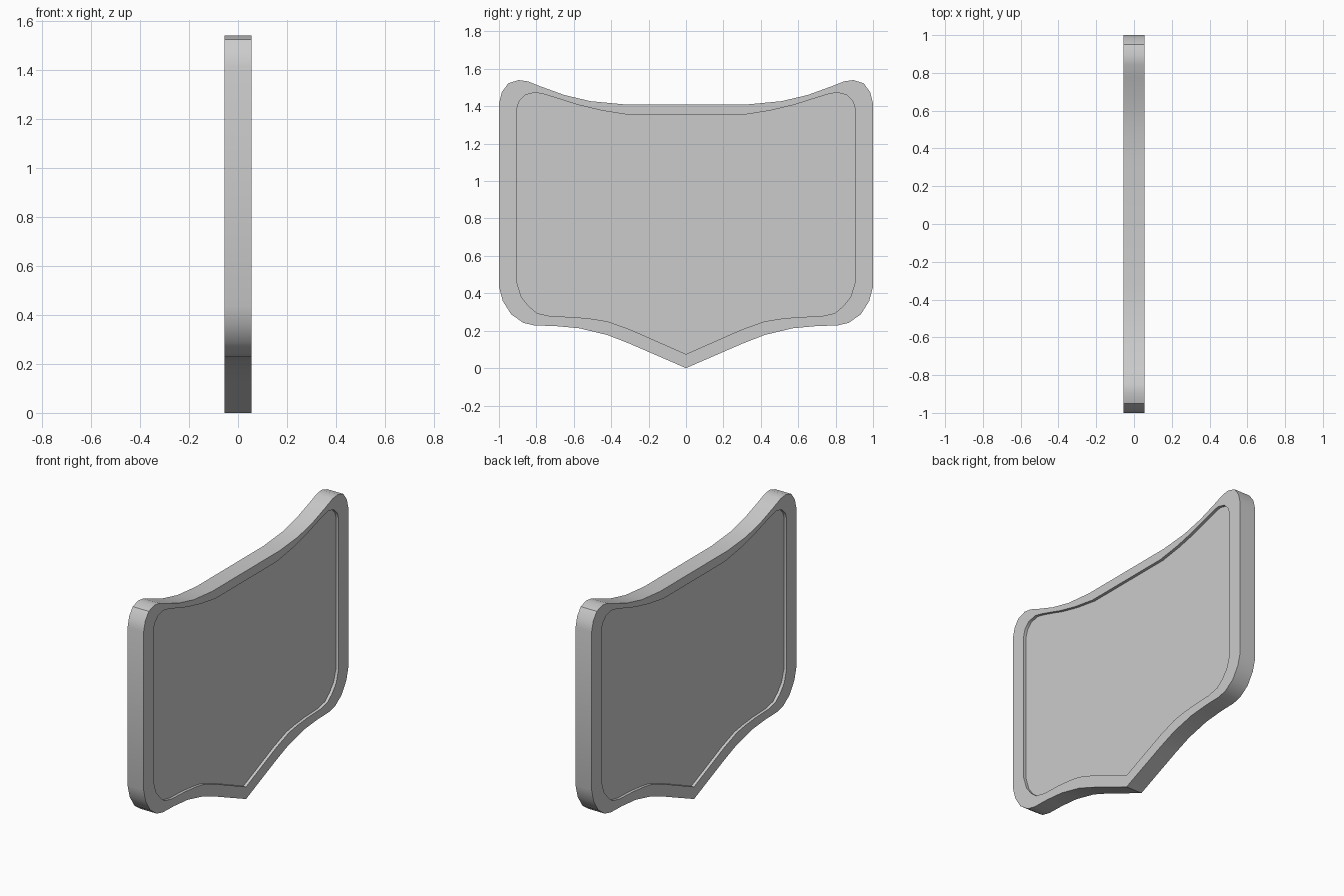
import bpy, bmesh, math

if "Cube" in bpy.data.objects:
    bpy.data.objects.remove(bpy.data.objects["Cube"])

HALF = 0.055    # half thickness of the plate
DEPTH = 0.018   # recess depth on both faces

# Half outlines (y, z), from the bottom tip up to the flat top edge
outer = [(0, 0), (.3, .13), (.42, .177), (.57, .213), (.7, .225), (.81, .228),
         (.87, .242), (.935, .288), (.98, .36), (1, .435), (1, 1.415),
         (.985, 1.475), (.95, 1.523), (.895, 1.54), (.845, 1.533),
         (.78, 1.507), (.65, 1.46), (.51, 1.427), (.33, 1.41)]
inner = [(0, .075), (.3, .207), (.42, .25), (.5, .263), (.6, .273), (.72, .277),
         (.795, .293), (.84, .33), (.88, .38), (.905, .46), (.905, 1.385),
         (.893, 1.425), (.86, 1.46), (.805, 1.474), (.755, 1.463),
         (.67, 1.437), (.58, 1.408), (.45, 1.377), (.3, 1.353)]


def mirrored(half):
    return half + [(-y, z) for y, z in reversed(half[1:])]


bm = bmesh.new()


def ring(half, x):
    return [bm.verts.new((x, y, z)) for y, z in mirrored(half)]


# Rings: recess floor, rim, edge, edge, rim, recess floor
rings = [ring(inner, HALF - DEPTH), ring(inner, HALF), ring(outer, HALF),
         ring(outer, -HALF), ring(inner, -HALF), ring(inner, DEPTH - HALF)]
for a, b in zip(rings, rings[1:]):
    n = len(a)
    for i in range(n):
        j = (i + 1) % n
        bm.faces.new((a[i], a[j], b[j], b[i]))
bm.faces.new(rings[0])
bm.faces.new(rings[-1])
bmesh.ops.recalc_face_normals(bm, faces=bm.faces[:])

# Shield-shaped sign board
mesh = bpy.data.meshes.new("sign_board")
bm.to_mesh(mesh)
bm.free()
board = bpy.data.objects.new("sign_board", mesh)
bpy.context.collection.objects.link(board)
bpy.context.view_layer.objects.active = board
board.select_set(True)
bpy.ops.object.shade_smooth_by_angle(angle=math.radians(35))
